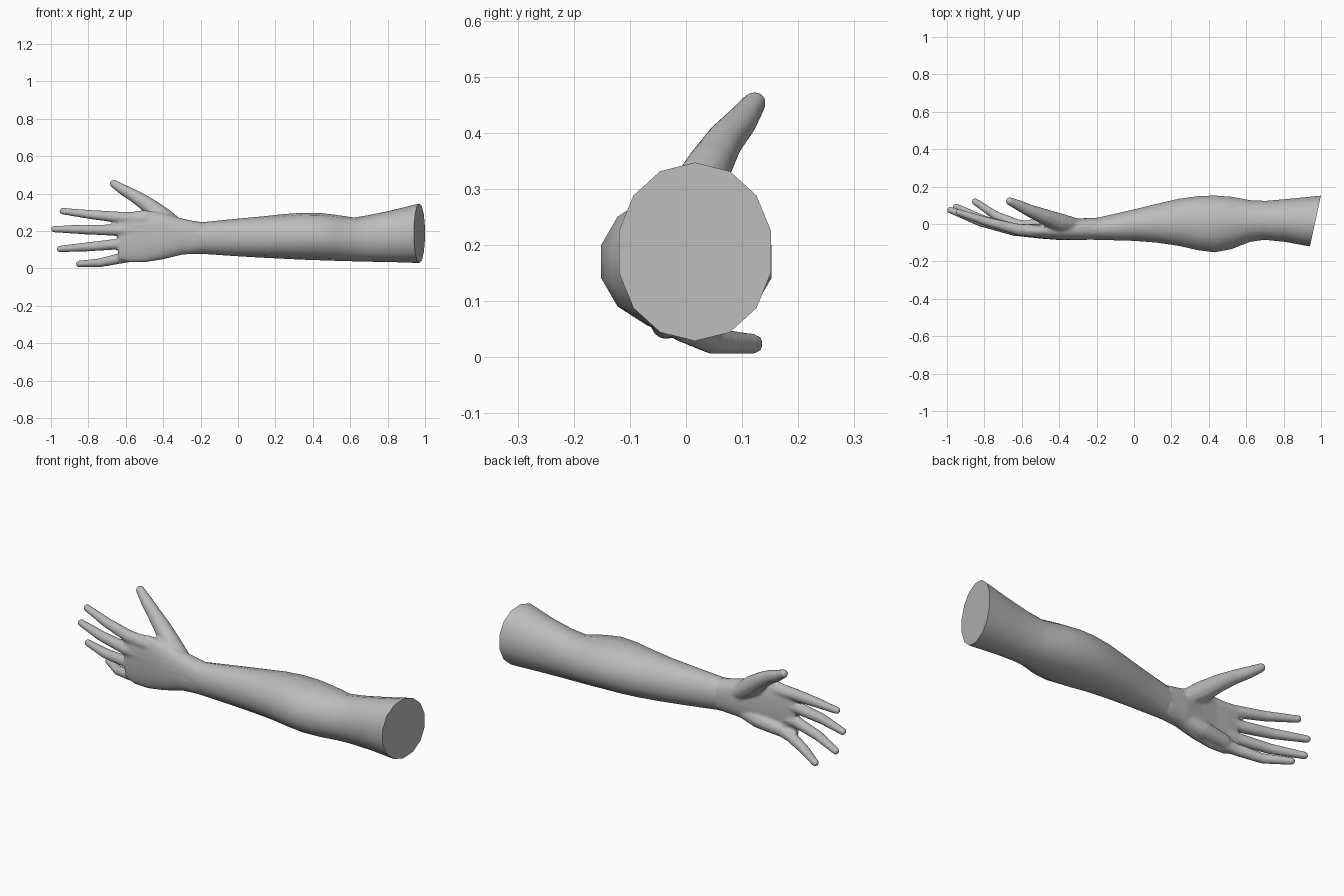
import bpy, bmesh
from math import sin, cos, pi, copysign
from mathutils import Vector

cube = bpy.data.objects.get("Cube")
if cube:
    bpy.data.objects.remove(cube)

skin = bpy.data.materials.new("plain grey")
skin.use_nodes = True
grey = (0.5, 0.5, 0.5, 1)
skin.diffuse_color = grey
skin.node_tree.nodes["Principled BSDF"].inputs["Base Color"].default_value = grey


def make_object(name, bm):
    bmesh.ops.recalc_face_normals(bm, faces=bm.faces)
    mesh = bpy.data.meshes.new(name)
    bm.to_mesh(mesh)
    bm.free()
    mesh.materials.append(skin)
    obj = bpy.data.objects.new(name, mesh)
    bpy.context.collection.objects.link(obj)
    return obj


def loft(bm, sections, sides, power=1.0):
    """Skin rounded cross-sections (x, y min, y max, z min, z max, slant)."""
    rings = []
    for x, y0, y1, z0, z1, slant in sections:
        ring = []
        for i in range(sides):
            a = 2 * pi * (i + 0.5) / sides
            c, s = (copysign(abs(v) ** power, v) for v in (cos(a), sin(a)))
            ring.append(bm.verts.new((x + slant * c, (y0 + y1) / 2 + c * (y1 - y0) / 2,
                                      (z0 + z1) / 2 + s * (z1 - z0) / 2)))
        rings.append(ring)
    for a, b in zip(rings, rings[1:]):
        for i in range(sides):
            j = (i + 1) % sides
            bm.faces.new((a[i], a[j], b[j], b[i]))
    bm.faces.new(rings[0])
    bm.faces.new(rings[-1])


def digit(bm, path, steps=14):
    """Chain of overlapping balls along a path of (x, y, z, radius)."""
    for p, q in zip(path, path[1:]):
        for i in range(steps + 1):
            pos = Vector(p).lerp(Vector(q), i / steps)
            ball = bmesh.ops.create_icosphere(bm, subdivisions=2, radius=pos[3])
            bmesh.ops.translate(bm, verts=ball["verts"], vec=pos.to_3d())


def apply_modifiers(obj):
    bpy.ops.object.select_all(action='DESELECT')
    obj.select_set(True)
    bpy.context.view_layer.objects.active = obj
    for mod in list(obj.modifiers):
        bpy.ops.object.modifier_apply(modifier=mod.name)


# Palm
bm = bmesh.new()
loft(bm, [
    (-.19, -.083, .034, .082, .243, 0),
    (-.30, -.086, .030, .073, .268, 0),
    (-.40, -.086, .015, .048, .295, 0),
    (-.50, -.078, .002, .032, .312, 0),
    (-.58, -.068, -.002, .032, .302, 0),
    (-.64, -.052, -.008, .050, .285, 0),
], 24, 0.85)

# Fingers, thumb and the heel of the palm
digits = {
    "index": [(-.50, -.040, .265, .036), (-.62, -.030, .272, .032),
              (-.78, .010, .287, .026), (-.937, .062, .306, .019)],
    "middle": [(-.50, -.043, .200, .036), (-.64, -.033, .204, .032),
               (-.82, .012, .208, .027), (-.982, .075, .210, .019)],
    "ring": [(-.50, -.040, .135, .034), (-.64, -.025, .130, .030),
             (-.80, .020, .116, .026), (-.952, .092, .104, .019)],
    "little": [(-.50, -.028, .080, .036), (-.62, -.005, .056, .030),
               (-.74, .045, .030, .025), (-.85, .120, .024, .019)],
    "thumb": [(-.30, -.015, .200, .045), (-.40, .008, .275, .052),
              (-.48, .040, .338, .043), (-.55, .068, .385, .035),
              (-.61, .097, .418, .030), (-.665, .122, .453, .022)],
    "heel": [(-.30, -.025, .115, .038), (-.42, -.015, .093, .046),
             (-.55, -.010, .075, .036)],
}
for path in digits.values():
    digit(bm, path)
hand = make_object("hand", bm)
remesh = hand.modifiers.new("fuse", 'REMESH')
remesh.mode = 'VOXEL'
remesh.voxel_size = 0.007
soften = hand.modifiers.new("soften", 'SMOOTH')
soften.factor = 0.5
soften.iterations = 5
apply_modifiers(hand)

# Forearm and cut-off upper arm with a slanted end
bm = bmesh.new()
loft(bm, [
    (-.27, -.085, .028, .076, .258, 0),
    (-.19, -.086, .036, .078, .247, 0),
    (0.0, -.092, .080, .065, .266, 0),
    (.12, -.102, .110, .058, .277, 0),
    (.24, -.120, .138, .052, .290, 0),
    (.34, -.143, .152, .047, .297, 0),
    (.43, -.155, .156, .044, .297, 0),
    (.52, -.138, .149, .041, .287, 0),
    (.62, -.098, .130, .038, .272, 0),
    (.70, -.087, .126, .036, .285, .005),
    (.82, -.098, .138, .034, .310, .015),
    (.97, -.123, .155, .029, .347, .030),
], 14, 0.97)
arm = make_object("arm", bm)

# Join hand and forearm into one skin
union = arm.modifiers.new("join", 'BOOLEAN')
union.operation = 'UNION'
union.solver = 'EXACT'
union.object = hand
apply_modifiers(arm)
bpy.data.objects.remove(hand)
bpy.ops.object.shade_smooth_by_angle(angle=pi / 5)
